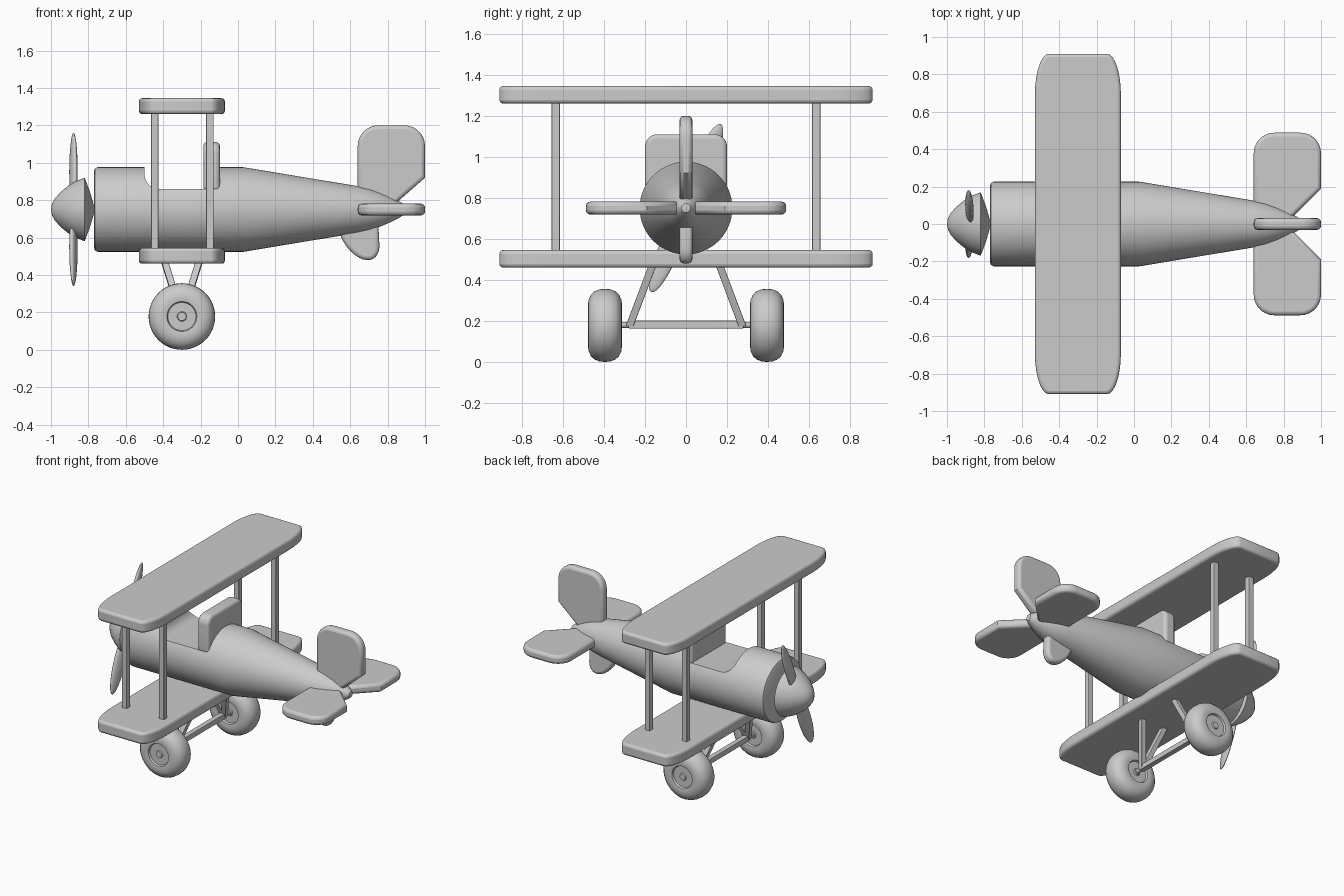
import bpy, bmesh, math
from mathutils import Vector, Matrix

if "Cube" in bpy.data.objects:
    bpy.data.objects.remove(bpy.data.objects["Cube"])


def finish(name, bm, bevel=0.0, angle=35):
    bmesh.ops.recalc_face_normals(bm, faces=bm.faces)
    me = bpy.data.meshes.new(name)
    bm.to_mesh(me)
    bm.free()
    ob = bpy.data.objects.new(name, me)
    bpy.context.collection.objects.link(ob)
    if bevel:
        m = ob.modifiers.new("Bevel", 'BEVEL')
        m.width, m.segments = bevel, 3
        m.limit_method, m.angle_limit = 'ANGLE', math.radians(60)
    smooth(ob, angle)
    return ob


def smooth(ob, angle=35):
    bpy.ops.object.select_all(action='DESELECT')
    ob.select_set(True)
    bpy.context.view_layer.objects.active = ob
    bpy.ops.object.shade_smooth_by_angle(angle=math.radians(angle))


def rounded(corners, steps=7):
    """corners: (u, v, trim before, trim after) -> outline with curved corners"""
    out = []
    n = len(corners)
    for i, (u, v, a, b) in enumerate(corners):
        c = Vector((u, v))
        if not a:
            out.append(c)
            continue
        p = c + (Vector(corners[i - 1][:2]) - c).normalized() * a
        q = c + (Vector(corners[(i + 1) % n][:2]) - c).normalized() * b
        for k in range(steps + 1):
            t = k / steps * math.pi / 2
            out.append(c + (p - c) * (1 - math.sin(t)) + (q - c) * (1 - math.cos(t)))
    return out


def plate(name, outline, axis, lo, hi, bevel=0.0):
    """Extrude an outline (u, v) along the given axis from lo to hi"""
    place = {'X': lambda u, v, w: (w, u, v),
             'Y': lambda u, v, w: (u, w, v),
             'Z': lambda u, v, w: (u, v, w)}[axis]
    bm = bmesh.new()
    f = bm.faces.new([bm.verts.new(place(u, v, lo)) for u, v in outline])
    ext = bmesh.ops.extrude_face_region(bm, geom=[f])
    step = Vector(place(0, 0, hi - lo))
    bmesh.ops.translate(bm, vec=step,
                        verts=[g for g in ext['geom'] if isinstance(g, bmesh.types.BMVert)])
    return finish(name, bm, bevel)


def lathe(name, profile, matrix, sides=48):
    """Spin (position, radius) points around the local x axis"""
    bm = bmesh.new()
    vs = [bm.verts.new((x, 0, r)) for x, r in profile]
    es = [bm.edges.new(p) for p in zip(vs, vs[1:])]
    bmesh.ops.spin(bm, geom=vs + es, cent=(0, 0, 0), axis=(1, 0, 0),
                   angle=2 * math.pi, steps=sides)
    bmesh.ops.remove_doubles(bm, verts=bm.verts, dist=1e-5)
    bm.transform(matrix)
    return finish(name, bm)


def beam(name, p, q, w):
    p, q = Vector(p), Vector(q)
    bm = bmesh.new()
    bmesh.ops.create_cube(bm, size=1)
    d = q - p
    z = d.normalized()
    x = (Vector((1, 0, 0)) - z * z.x).normalized()
    rot = Matrix((x, z.cross(x), z)).transposed().to_4x4()
    bm.transform(Matrix.Translation((p + q) / 2) @ rot @ Matrix.Diagonal((w, w, d.length, 1)))
    return finish(name, bm, 0.004)


AXIS = Matrix.Translation((0, 0, 0.75))

# fuselage with cockpit cut
body = lathe("fuselage", [(-0.77, 0), (-0.77, 0.205), (-0.764, 0.22), (-0.75, 0.226),
                          (0.03, 0.226), (0.64, 0.125), (0.70, 0.112), (0.76, 0.092),
                          (0.82, 0.066), (0.87, 0.04), (0.895, 0.022), (0.90, 0)], AXIS, 64)
cutter = plate("cockpit_cutter", rounded([(-0.5, 1.2, 0, 0), (-0.5, 0.86, 0.08, 0.08),
                                          (-0.14, 0.86, 0, 0), (-0.14, 1.2, 0, 0)]), 'Y', -0.4, 0.4)
cut = body.modifiers.new("Cockpit", 'BOOLEAN')
cut.operation, cut.solver, cut.object = 'DIFFERENCE', 'EXACT', cutter
bpy.context.view_layer.objects.active = body
bpy.ops.object.modifier_apply(modifier="Cockpit")
bpy.data.objects.remove(cutter)
smooth(body)

# seat back
plate("seat_back", rounded([(-0.2, 0.85, 0.02, 0.02), (0.2, 0.85, 0.02, 0.02),
                            (0.2, 1.11, 0.06, 0.06), (-0.2, 1.11, 0.06, 0.06)]),
      'X', -0.185, -0.097, 0.025)

# spinner
lathe("spinner", [(-1, 0), (-0.995, 0.03), (-0.98, 0.058), (-0.95, 0.092), (-0.91, 0.125),
                  (-0.87, 0.15), (-0.82, 0.17), (-0.795, 0.105), (-0.775, 0.04), (-0.765, 0)], AXIS)

# propeller blades
for i in range(2):
    bm = bmesh.new()
    bmesh.ops.create_uvsphere(bm, u_segments=24, v_segments=16, radius=1)
    bm.transform(AXIS @ Matrix.Translation((-0.88, 0, 0))
                 @ Matrix.Rotation(math.radians(-22.5) + i * math.pi, 4, 'X')
                 @ Matrix.Translation((0, 0, 0.225))
                 @ Matrix.Rotation(math.radians(12), 4, 'Z')
                 @ Matrix.Diagonal((0.02, 0.052, 0.218, 1)))
    finish("propeller_blade", bm, angle=60)

# wings
wing = rounded([(-0.53, -0.91, 0.22, 0.075), (-0.07, -0.91, 0.075, 0.22),
                (-0.07, 0.91, 0.22, 0.075), (-0.53, 0.91, 0.075, 0.22)])
plate("lower_wing", wing, 'Z', 0.46, 0.545, 0.018)
plate("upper_wing", wing, 'Z', 1.26, 1.345, 0.018)

# tail fin and stabilizers share an outline
for name, axis, side in (("tail_fin", 'Y', 1), ("left_stabilizer", 'Z', 1),
                         ("right_stabilizer", 'Z', -1)):
    base = 0.75 if axis == 'Y' else 0
    top = 0.45 if axis == 'Y' else 0.488
    shape = rounded([(0.64, 0.03, 0, 0), (0.84, 0.03, 0, 0), (1.0, 0.17 if base else 0.19, 0, 0),
                     (1.0, top, 0.11, 0.11), (0.64, top, 0.11, 0.11)])
    mid = 0 if axis == 'Y' else 0.75
    plate(name, [(u, base + v * side) for u, v in shape], axis, mid - 0.031, mid + 0.031, 0.02)

# tail skid
plate("tail_skid", rounded([(0.54, 0.63, 0, 0), (0.60, 0.48, 0.14, 0.09),
                            (0.76, 0.48, 0.06, 0.08), (0.75, 0.68, 0, 0),
                            (0.60, 0.70, 0, 0)]), 'Y', -0.031, 0.031, 0.02)

# wheel half profile, mirrored for the inner face
half = [(0.075, 0), (0.075, 0.022), (0.066, 0.026), (0.066, 0.075), (0.08, 0.08), (0.083, 0.1),
        (0.08, 0.125), (0.069, 0.149), (0.05, 0.167), (0.025, 0.176)]
wheel = half + [(0, 0.178)] + [(-x, r) for x, r in reversed(half)]

for s, side in ((1, "left"), (-1, "right")):
    lathe(side + "_wheel", wheel, Matrix.Translation((-0.30, s * 0.395, 0.178))
          @ Matrix.Rotation(math.pi / 2, 4, 'Z'))
    # wing struts and landing gear legs
    for x in (-0.445, -0.15):
        beam(side + "_wing_strut", (x, s * 0.635, 0.53), (x, s * 0.635, 1.28), 0.04)
    for x in (-0.395, -0.205):
        beam(side + "_gear_leg", (x, s * 0.16, 0.48), (-0.30, s * 0.275, 0.175), 0.036)

# axle
beam("axle", (-0.30, -0.28, 0.182), (-0.30, 0.28, 0.182), 0.038)
lathe("axle_pin", [(-0.33, 0), (-0.33, 0.015), (0.33, 0.015), (0.33, 0)],
      Matrix.Translation((-0.30, 0, 0.18)) @ Matrix.Rotation(math.pi / 2, 4, 'Z'), 16)
